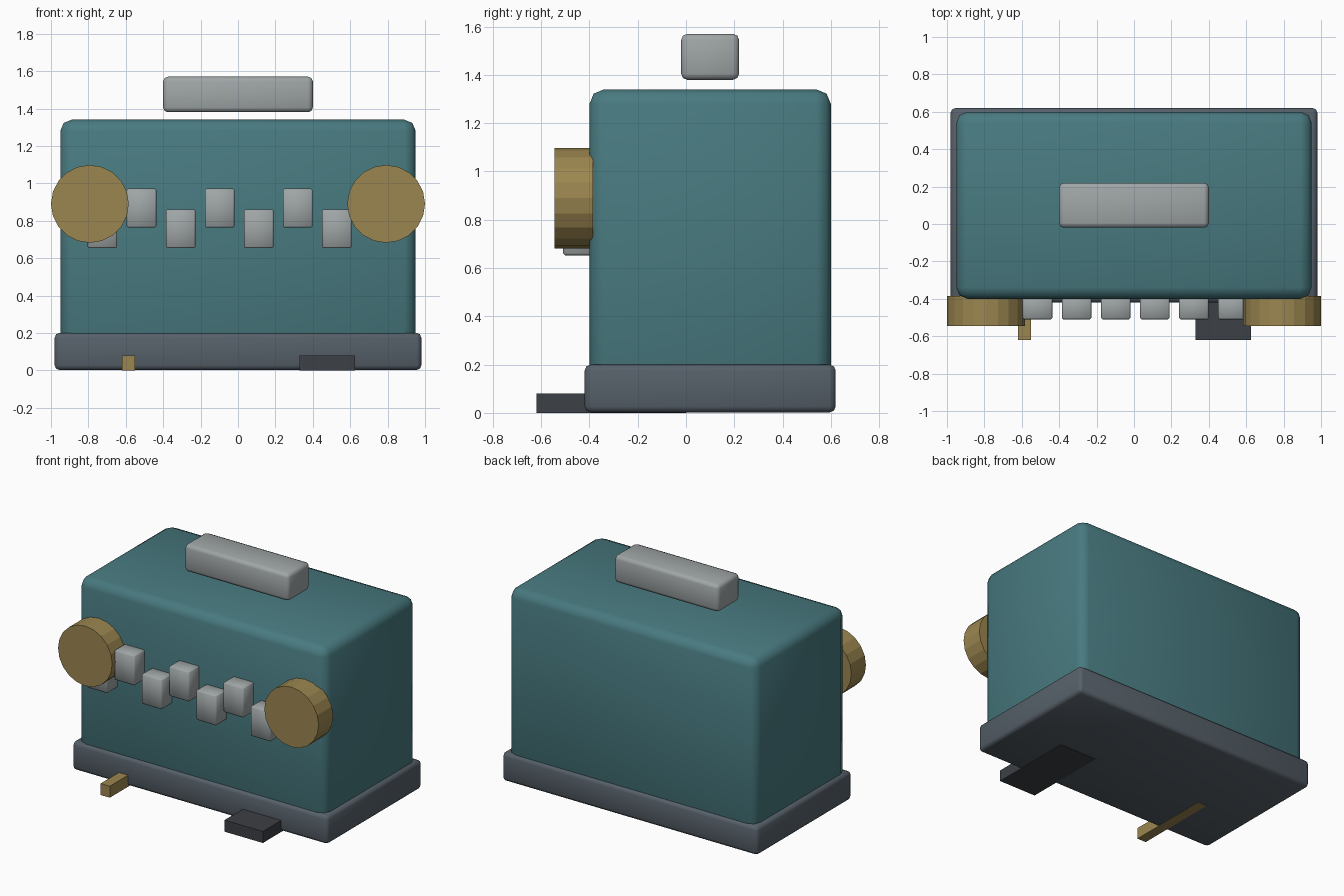
import bpy, math

if "Cube" in bpy.data.objects:
    bpy.data.objects.remove(bpy.data.objects["Cube"])


def material(name, r, g, b):
    m = bpy.data.materials.new(name)
    m.diffuse_color = (r, g, b, 1)
    m.use_nodes = True
    m.node_tree.nodes["Principled BSDF"].inputs["Base Color"].default_value = m.diffuse_color
    return m


teal = material("teal", 0.065, 0.195, 0.216)
slate = material("slate", 0.093, 0.117, 0.141)
brass = material("brass", 0.33, 0.24, 0.08)
dark = material("dark", 0.045, 0.05, 0.058)
silver = material("silver", 0.35, 0.38, 0.386)


def box(name, x, y, z, mat, bevel=0, segments=2):
    """Box from (min, max) ranges, with optional rounded edges."""
    spans = (x, y, z)
    bpy.ops.mesh.primitive_cube_add(size=1, location=[(a + b) / 2 for a, b in spans])
    ob = bpy.context.object
    ob.name = name
    ob.scale = [b - a for a, b in spans]
    bpy.ops.object.transform_apply(location=False, rotation=False, scale=True)
    ob.data.materials.append(mat)
    if bevel:
        mod = ob.modifiers.new("rounded", 'BEVEL')
        mod.width = bevel
        mod.segments = segments
        bpy.ops.object.modifier_apply(modifier=mod.name)
        bpy.ops.object.shade_smooth_by_angle(angle=math.radians(50))
    return ob


# Base plate and main housing
box("base", (-0.98, 0.98), (-0.42, 0.62), (0.002, 0.20), slate, 0.025)
box("housing", (-0.95, 0.95), (-0.40, 0.60), (0.10, 1.34), teal, 0.06)

# Grip floating just above the housing
box("top_grip", (-0.40, 0.40), (-0.02, 0.22), (1.38, 1.57), silver, 0.025)

# Zigzag row of keys across the front
for i in range(8):
    x = -0.725 + 0.209 * i
    z = 0.757 + (0.11 if i % 2 else 0)
    box(f"key_{i + 1}", (x - 0.079, x + 0.079), (-0.51, -0.37),
        (z - 0.104, z + 0.104), silver, 0.008, 1)

# Round side discs
for side, label in ((-1, "left"), (1, "right")):
    bpy.ops.mesh.primitive_cylinder_add(
        vertices=20, radius=0.208, depth=0.16,
        location=(side * 0.792, -0.465, 0.89), rotation=(math.pi / 2, 0, 0))
    disc = bpy.context.object
    disc.name = f"{label}_disc"
    disc.data.materials.append(brass)

# Foot pedal and narrow brass lever, running back under the base
box("pedal", (0.33, 0.625), (-0.62, 0.0), (0, 0.08), dark)
box("lever", (-0.62, -0.55), (-0.62, 0.0), (0, 0.08), brass)
